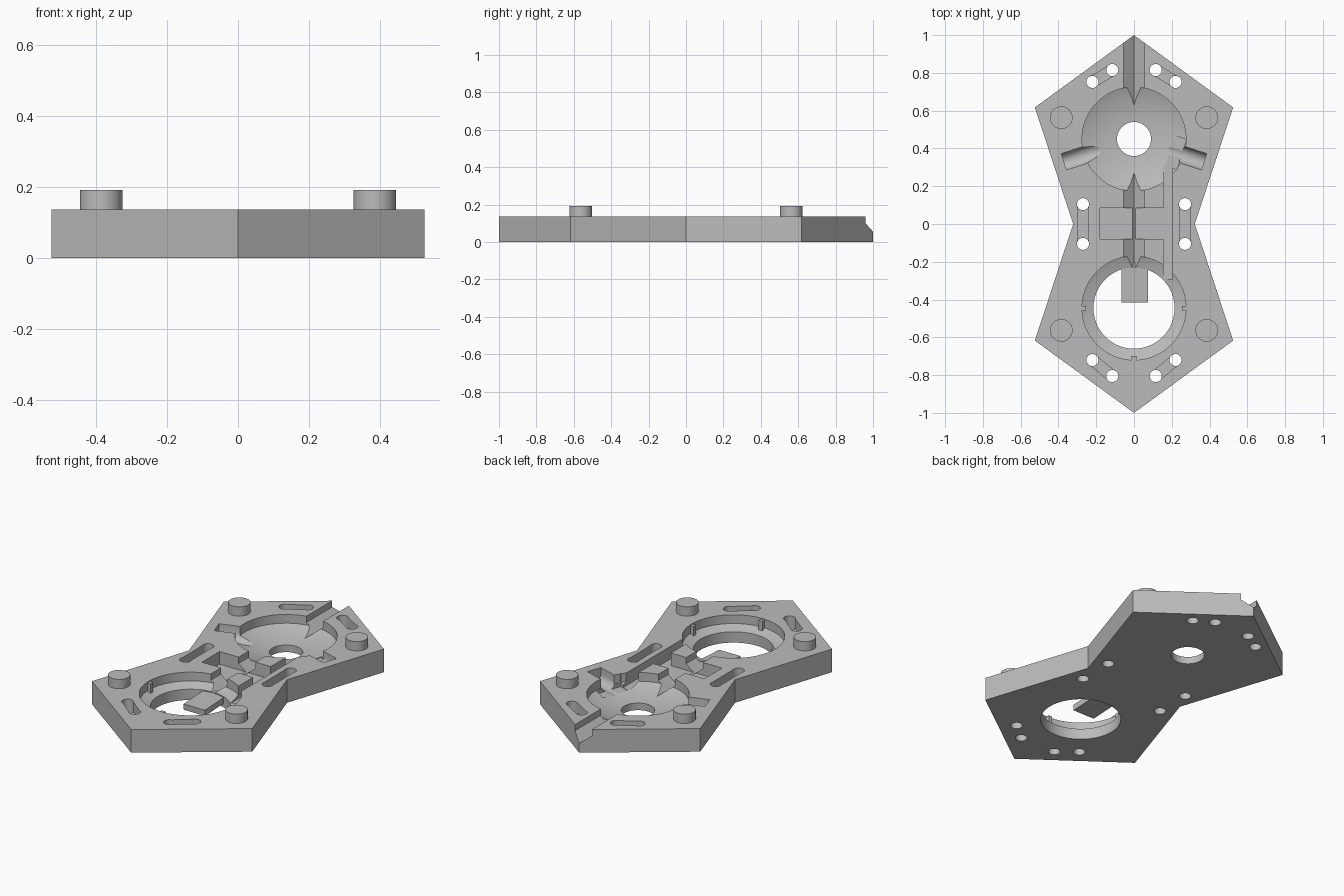
import bpy, bmesh, math
from mathutils import Matrix, Vector

if "Cube" in bpy.data.objects:
    bpy.data.objects.remove(bpy.data.objects["Cube"], do_unlink=True)

TOP = 0.137
grey = bpy.data.materials.new("light grey")
grey.use_nodes = True
grey.diffuse_color = (0.5, 0.5, 0.5, 1)
grey.node_tree.nodes["Principled BSDF"].inputs["Base Color"].default_value = (0.5, 0.5, 0.5, 1)


def finish(name, bm):
    bmesh.ops.recalc_face_normals(bm, faces=bm.faces)
    mesh = bpy.data.meshes.new(name)
    bm.to_mesh(mesh)
    bm.free()
    mesh.materials.append(grey)
    obj = bpy.data.objects.new(name, mesh)
    bpy.context.collection.objects.link(obj)
    return obj


def prism(name, points, lo, hi, matrix=Matrix()):
    """Outline in local xy, extruded from lo to hi along local z."""
    bm = bmesh.new()
    face = bm.faces.new([bm.verts.new((x, y, lo)) for x, y in points])
    new = bmesh.ops.extrude_face_region(bm, geom=[face])["geom"]
    verts = [v for v in new if isinstance(v, bmesh.types.BMVert)]
    bmesh.ops.translate(bm, verts=verts, vec=(0, 0, hi - lo))
    bm.transform(matrix)
    return finish(name, bm)


def box(name, x0, x1, y0, y1, z0, z1, matrix=Matrix()):
    return prism(name, [(x0, y0), (x1, y0), (x1, y1), (x0, y1)], z0, z1, matrix)


def circle(x, y, r, n=32):
    return [(x + r * math.cos(math.tau * i / n), y + r * math.sin(math.tau * i / n)) for i in range(n)]


def capsule(a, b, r):
    a, b = Vector(a), Vector(b)
    start = math.atan2(b.y - a.y, b.x - a.x) + math.pi / 2
    pts = []
    for c, t0 in ((a, start), (b, start + math.pi)):
        pts += [(c.x + r * math.cos(t0 + math.pi * i / 10), c.y + r * math.sin(t0 + math.pi * i / 10))
                for i in range(11)]
    return pts


def lathe(name, profile, y, n=80):
    """Closed solid of revolution about a vertical axis at (0, y)."""
    bm = bmesh.new()
    rings = [[bm.verts.new((px, py, z)) for px, py in circle(0, y, r, n)] for r, z in profile]
    for low, high in zip(rings, rings[1:]):
        for i in range(n):
            j = (i + 1) % n
            bm.faces.new((low[i], low[j], high[j], high[i]))
    bm.faces.new(rings[0])
    bm.faces.new(rings[-1])
    return finish(name, bm)


# Body: two pentagons sharing a waist edge
half = [(0, -1), (0.525, -0.617), (0.322, 0), (0.525, 0.617), (0, 1)]
body = prism("body", half + [(-x, y) for x, y in half[3:0:-1]], 0, TOP)
cutters = []

# Round recesses: dished seat and open ring seat
cutters.append(lathe("dish_cutter", [(0.09, -0.1), (0.09, 0.042), (0.13, 0.046), (0.17, 0.053),
                                     (0.215, 0.064), (0.25, 0.075), (0.275, 0.085), (0.275, 0.3)], 0.45))
cutters.append(lathe("ring_cutter", [(0.215, -0.1), (0.215, 0.064), (0.25, 0.075),
                                     (0.275, 0.085), (0.275, 0.3)], -0.445))

# Long V-bottomed groove on the centre line
along_y = Matrix.Rotation(math.pi / 2, 4, "X")
cutters.append(prism("groove_cutter", [(0, 0.055), (0.055, 0.1), (0.055, 0.3), (-0.055, 0.3), (-0.055, 0.1)],
                     -1.1, 0.3, along_y))

# Centre pocket and side channel
cutters.append(box("pocket_cutter", -0.18, 0.17, -0.08, 0.085, 0.062, 0.3))
cutters.append(box("channel_cutter", 0.155, 0.205, -0.29, 0.31, 0.062, 0.3))

# T-shaped side pockets of the dish, with rounded radial slots
for side in (-1, 1):
    angle = math.radians(-18 if side > 0 else 198)
    frame = Matrix.Translation((0, 0.45, 0)) @ Matrix.Rotation(angle, 4, "Z")
    cutters.append(box("cross_cutter", 0.2, 0.265, -0.083, 0.083, 0.06, 0.3, frame))
    slot = frame @ Matrix(((0, 0, 1, 0), (1, 0, 0, 0), (0, 1, 0, 0), (0, 0, 0, 1)))
    trough = [(0.045 * math.cos(math.pi + math.pi * i / 12), 0.1 + 0.045 * math.sin(math.pi + math.pi * i / 12))
              for i in range(13)]
    cutters.append(prism("slot_cutter", trough + [(0.045, 0.3), (-0.045, 0.3)], 0.19, 0.39, slot))

# Screw slots with a through hole at each end
for side in (-1, 1):
    for a, b in (((0.27, 0.105), (0.27, -0.105)), ((0.115, 0.815), (0.22, 0.752)),
                 ((0.115, -0.805), (0.22, -0.72))):
        ends = [(side * a[0], a[1]), (side * b[0], b[1])]
        cutters.append(prism("screw_slot_cutter", capsule(*ends, 0.029), 0.08, 0.3))
        for x, y in ends:
            cutters.append(prism("screw_hole_cutter", circle(x, y, 0.032, 24), -0.1, 0.31))

# Carve everything out of the body
for cutter in cutters:
    mod = body.modifiers.new("cut", "BOOLEAN")
    mod.operation = "DIFFERENCE"
    mod.solver = "EXACT"
    mod.object = cutter
bpy.context.view_layer.objects.active = body
for mod in list(body.modifiers):
    bpy.ops.object.modifier_apply(modifier=mod.name)
for cutter in cutters:
    bpy.data.objects.remove(cutter, do_unlink=True)

# Locating pegs
pegs = [prism("peg", circle(sx * 0.385, sy * 0.563, 0.06, 40), TOP - 0.02, 0.192)
        for sx in (-1, 1) for sy in (-1, 1)]

# Small ribs inside the ring seat
for degrees in (180, 270, 360):
    frame = Matrix.Translation((0, -0.445, 0)) @ Matrix.Rotation(math.radians(degrees), 4, "Z")
    box("ring_rib", 0.253, 0.28, -0.012, 0.012, 0.06, TOP - 0.005, frame)

# Tongue reaching over the open ring, sloping slightly down
tilt = Matrix.Translation((0.005, -0.2, 0.06)) @ Matrix.Rotation(math.radians(3), 4, "X")
box("tongue", -0.07, 0.07, -0.217, 0, -0.035, 0, tilt)

# Smooth the curved walls, keep hard edges
bpy.ops.object.select_all(action="DESELECT")
for obj in [body] + pegs:
    obj.select_set(True)
bpy.ops.object.shade_smooth_by_angle(angle=math.radians(20))
